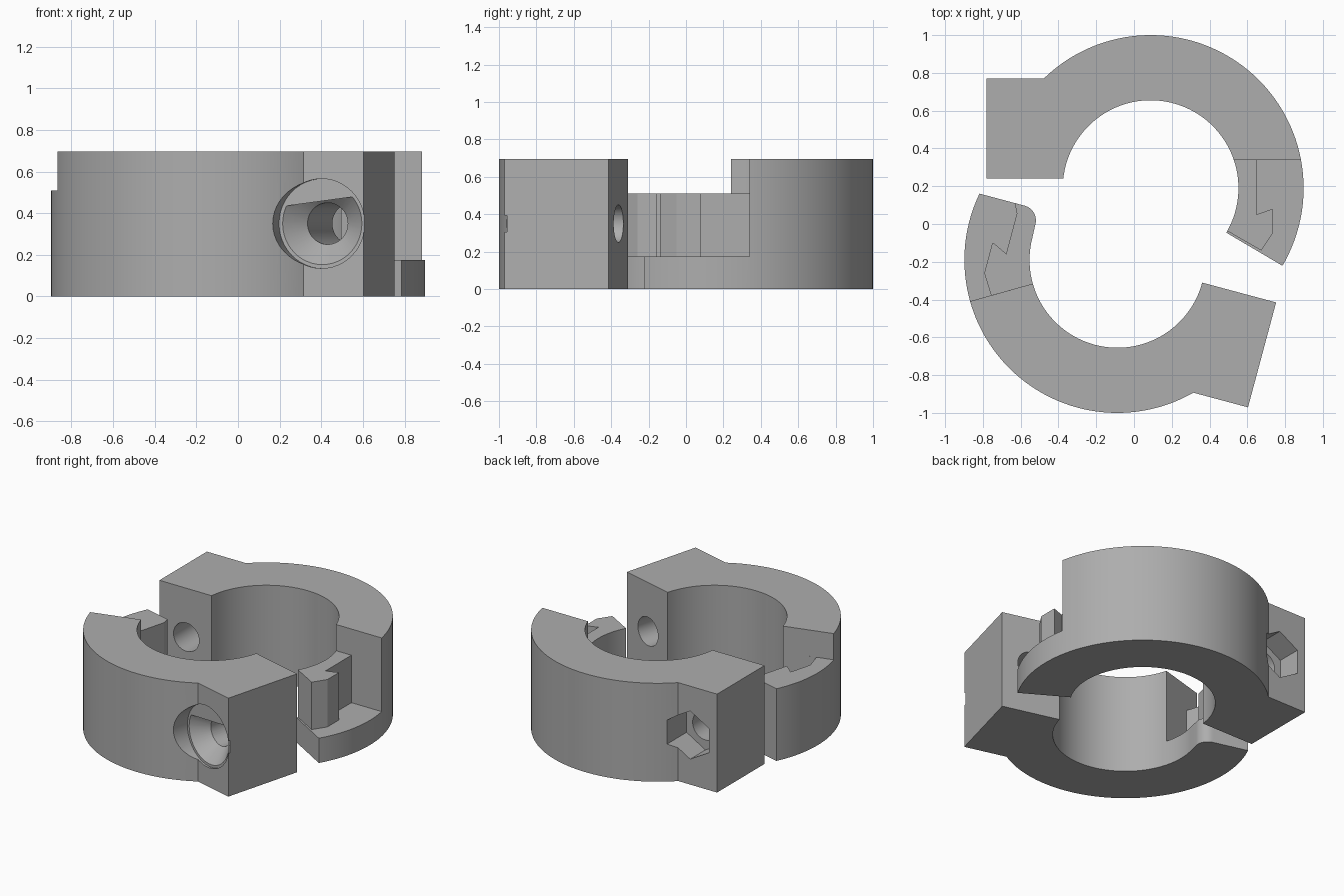
import bpy, bmesh, math
from mathutils import Matrix, Vector

cube = bpy.data.objects.get("Cube")
if cube:
    bpy.data.objects.remove(cube, do_unlink=True)

grey = bpy.data.materials.new("plain grey")
grey.use_nodes = True
tone = (0.42, 0.42, 0.42, 1)
grey.diffuse_color = tone
grey.node_tree.nodes["Principled BSDF"].inputs["Base Color"].default_value = tone

OUTER, INNER, HEIGHT = 0.81, 0.465, 0.695
PLATE, POST, TALL = 0.175, 0.51, 0.9      # hinge plate top, hook top, above everything
BLOCK_X, BOLT_X, BOLT_Z = -0.87, -0.66, 0.35


def arc(radius, start, end, steps, center=(0, 0)):
    angles = [math.radians(start + (end - start) * i / steps) for i in range(steps + 1)]
    return [(center[0] + radius * math.cos(a), center[1] + radius * math.sin(a)) for a in angles]


def finish(bm, name):
    bmesh.ops.recalc_face_normals(bm, faces=bm.faces)
    mesh = bpy.data.meshes.new(name)
    bm.to_mesh(mesh)
    bm.free()
    mesh.materials.append(grey)
    ob = bpy.data.objects.new(name, mesh)
    bpy.context.collection.objects.link(ob)
    return ob


def prism(name, outline, z0, z1):
    """Extrude a flat outline upwards."""
    bm = bmesh.new()
    face = bm.faces.new([bm.verts.new((x, y, z0)) for x, y in outline])
    top = bmesh.ops.extrude_face_region(bm, geom=[face])["geom"]
    bmesh.ops.translate(bm, vec=Vector((0, 0, z1 - z0)),
                        verts=[v for v in top if isinstance(v, bmesh.types.BMVert)])
    return finish(bm, name)


def bore(y0, y1, r0, r1, sides=48):
    """Cutter along the bolt axis, from y0 to y1."""
    bm = bmesh.new()
    place = Matrix.Translation((BOLT_X, (y0 + y1) / 2, BOLT_Z)) @ Matrix.Rotation(-math.pi / 2, 4, 'X')
    bmesh.ops.create_cone(bm, cap_ends=True, segments=sides, radius1=r0, radius2=r1,
                          depth=y1 - y0, matrix=place)
    return finish(bm, "bore_cutter")


def carve(body, cutters):
    """Subtract the cutters, then bake the result."""
    for cutter in cutters:
        mod = body.modifiers.new("cut", 'BOOLEAN')
        mod.operation, mod.solver, mod.object = 'DIFFERENCE', 'EXACT', cutter
    bpy.context.view_layer.update()
    shape = body.evaluated_get(bpy.context.evaluated_depsgraph_get())
    mesh = bpy.data.meshes.new_from_object(shape)
    body.modifiers.clear()
    body.data = mesh
    for cutter in cutters:
        bpy.data.objects.remove(cutter, do_unlink=True)


def place(ob, x, y, turn):
    ob.location = (x, y, 0)
    ob.rotation_euler.z = math.radians(turn)
    bpy.ops.object.select_all(action='DESELECT')
    ob.select_set(True)
    bpy.context.view_layer.objects.active = ob
    bpy.ops.object.shade_smooth_by_angle(angle=math.radians(25))


def block_angle(radius, y):
    return 180 - math.degrees(math.asin(y / radius))


# Rear half: nut block, ring, and inner hook standing on a thin plate
back, part = 0.58, 0.05
outline = (arc(OUTER, block_angle(OUTER, back), -30.5, 80)
           + arc(INNER, -30.5, block_angle(INNER, part), 80)
           + [(BLOCK_X, part), (BLOCK_X, back)])
rear = prism("rear_clamp_half", outline, 0, HEIGHT)
upper = [(0.3, 0.15), (0.95, 0.15), (0.95, -0.6), (0.3, -0.6)]
around_hook = [(0.56, 0.15), (0.56, -0.14), (0.645, -0.11), (0.645, -0.24), (0.585, -0.33),
               (0.38, -0.212), (0.38, -0.6), (0.95, -0.6), (0.95, 0.15)]
carve(rear, [prism("upper_cutter", upper, POST, TALL),
             prism("hook_cutter", around_hook, PLATE, TALL),
             bore(-0.2, 0.9, 0.1, 0.1),
             bore(0.41, 0.9, 0.17, 0.17, 6)])
place(rear, 0.088, 0.19, 0)

# Front half: screw block, ring, and outer hook standing on a thin plate
back, end = 0.575, -0.15
outline = (arc(OUTER, block_angle(OUTER, back), math.degrees(math.asin(end / OUTER)), 76)
           + arc(0.08, 270, 180, 10, (0.548, end + 0.08))
           + arc(INNER, 0, 180, 80)
           + [(BLOCK_X, 0), (BLOCK_X, back)])
front = prism("front_clamp_half", outline, 0, HEIGHT)
upper = [(0.3, 0.178), (0.95, 0.564), (0.95, -0.4), (0.3, -0.4)]
inside_hook = [(0.3, -0.3), (0.6, -0.3), (0.6, -0.15), (0.575, -0.1), (0.575, 0.124),
               (0.66, 0.084), (0.66, 0.249), (0.595, 0.353), (0.3, 0.178)]
carve(front, [prism("upper_cutter", upper, POST, TALL),
              prism("hook_cutter", inside_hook, PLATE, TALL),
              bore(-0.2, 0.9, 0.1, 0.1),
              bore(0.46, 0.56, 0.1, 0.197),
              bore(0.56, 0.9, 0.215, 0.215)])
place(front, -0.088, -0.19, 165)
